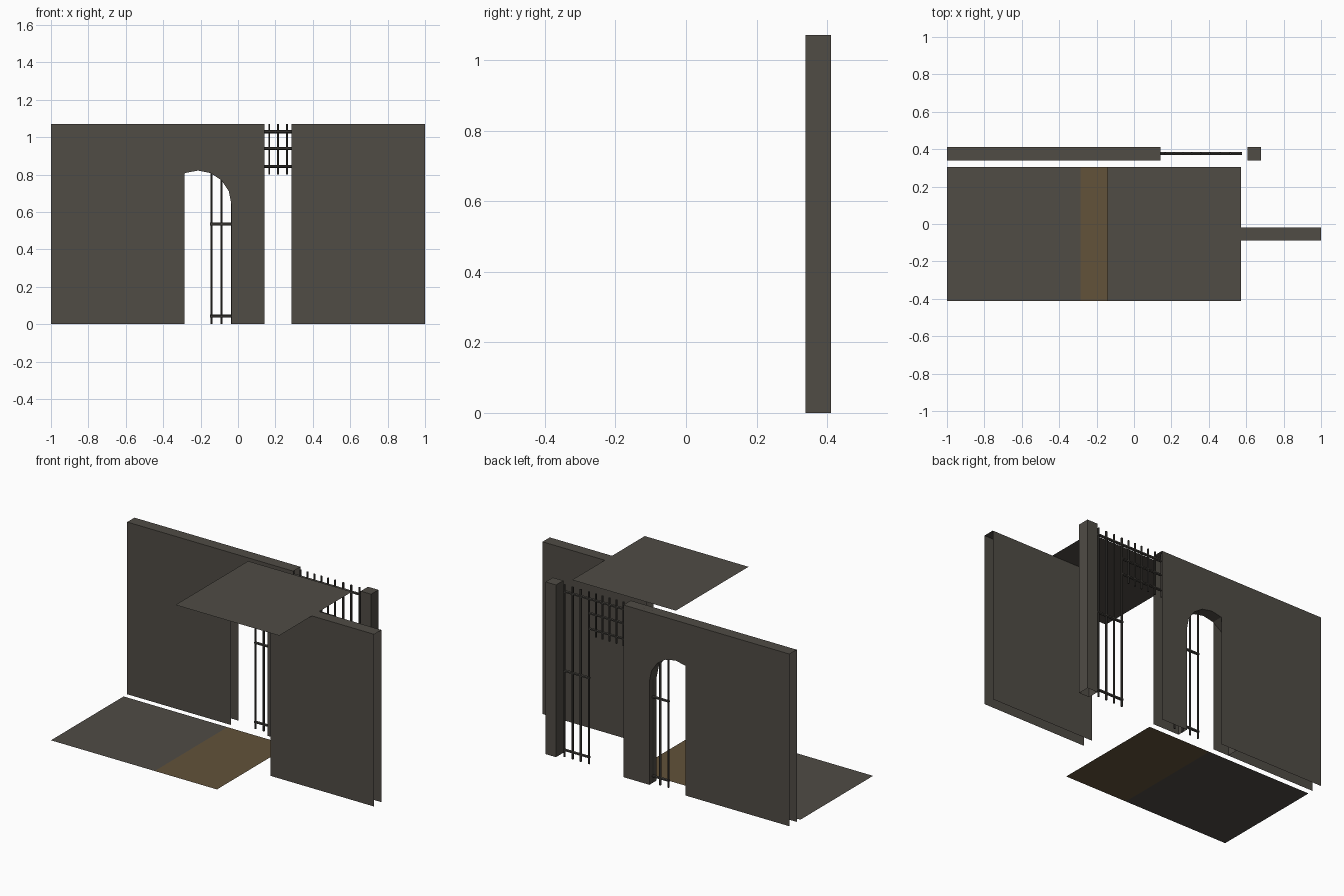
import bpy, bmesh, math
from mathutils import Matrix, Vector

if "Cube" in bpy.data.objects:
    bpy.data.objects.remove(bpy.data.objects["Cube"])

U = 1 / 14  # kit module


def material(name, rgb):
    m = bpy.data.materials.new(name)
    m.diffuse_color = (*rgb, 1)
    m.use_nodes = True
    m.node_tree.nodes["Principled BSDF"].inputs["Base Color"].default_value = m.diffuse_color
    return m


STONE = material("dark_stone", (0.080, 0.072, 0.060))
EARTH = material("brown_floor", (0.122, 0.084, 0.042))
IRON = material("dull_iron", (0.050, 0.046, 0.040))


def finish(name, bm, mat):
    bmesh.ops.scale(bm, vec=(U, U, U), verts=bm.verts)
    me = bpy.data.meshes.new(name)
    bm.to_mesh(me)
    bm.free()
    me.materials.append(mat)
    ob = bpy.data.objects.new(name, me)
    bpy.context.collection.objects.link(ob)
    return ob


def slab(name, x0, x1, y0, y1, z, mat):
    """Thin horizontal sheet."""
    bm = bmesh.new()
    bm.faces.new([bm.verts.new(p) for p in
                  ((x0, y0, z), (x1, y0, z), (x1, y1, z), (x0, y1, z))])
    finish(name, bm, mat)


def shell(name, outline, y0, y1, open_edge, mat):
    """Extrude an x-z outline along y, leaving some edge strips open."""
    bm = bmesh.new()
    a = [bm.verts.new((x, y0, z)) for x, z in outline]
    b = [bm.verts.new((x, y1, z)) for x, z in outline]
    bm.faces.new(a)
    bm.faces.new(b[::-1])
    n = len(outline)
    for i in range(n):
        j = (i + 1) % n
        if not open_edge(outline[i], outline[j]):
            bm.faces.new((a[j], a[i], b[i], b[j]))
    finish(name, bm, mat)


def is_bottom(p, q):
    return p[1] == 0 and q[1] == 0


def wall_open(x0, x1):
    # the bottom and both ends of a wall are left open
    return lambda p, q: is_bottom(p, q) or (p[0] == q[0] and p[0] in (x0, x1))


def rect(x0, x1, h=15):
    return [(x0, 0), (x1, 0), (x1, h), (x0, h)]


# Plain walls
shell("back_wall", rect(-14, -4), 4.75, 5.75, wall_open(-14, -4), STONE)
shell("side_wall", rect(4, 14), -1.25, -0.25, wall_open(4, 14), STONE)

# Wall with arched doorway
arch = [(-3 - 2.5 * math.cos(math.pi * i / 8),
         9 + 2.5 * math.sin(math.pi * i / 8)) for i in range(9)]
outline = [(-8, 0), (-5.5, 0)] + arch + [(-0.5, 0), (2, 0), (2, 15), (-8, 15)]
shell("arched_wall", outline, 4.75, 5.75, wall_open(-8, 2), STONE)

# Square post
shell("post", rect(8.5, 9.5), 4.75, 5.75, is_bottom, STONE)

# Floor and ceiling tiles
slab("stone_floor", -14, -4, -5.75, 4.25, 0, STONE)
slab("earth_floor", -4, 2, -5.75, 4.25, 0, EARTH)
slab("ceiling", -2, 8, -5.75, 4.25, 15, STONE)


# Barred gate with a central opening
def rod(bm, p, q, r):
    p, q = Vector(p), Vector(q)
    d = q - p
    rot = d.to_track_quat('Z', 'Y').to_matrix().to_4x4()
    bmesh.ops.create_cone(bm, cap_ends=True, segments=6, radius1=r, radius2=r,
                          depth=d.length,
                          matrix=Matrix.Translation((p + q) / 2) @ rot)


Y = 5.28
bars, rails = bmesh.new(), bmesh.new()
for side in (-1, 1):
    for i in range(4):  # tall bars beside the opening
        x = 3 + side * (5 - i * 0.78)
        rod(bars, (x, Y, 0), (x, Y, 15), 0.085)
    for z in (0.6, 7.5):  # side rails
        rod(rails, (3 + side * 5.08, Y, z), (3 + side * 2.58, Y, z), 0.12)
for i in range(-3, 4):  # short bars above the opening
    x = 3 + i * 0.665
    rod(bars, (x, Y, 11.2), (x, Y, 15), 0.08)
for z in (11.8, 13.15):
    rod(rails, (0.3, Y, z), (5.7, Y, z), 0.11)
rod(rails, (-2.08, Y, 14.4), (8.08, Y, 14.4), 0.12)
finish("gate_bars", bars, IRON)
finish("gate_rails", rails, IRON)
